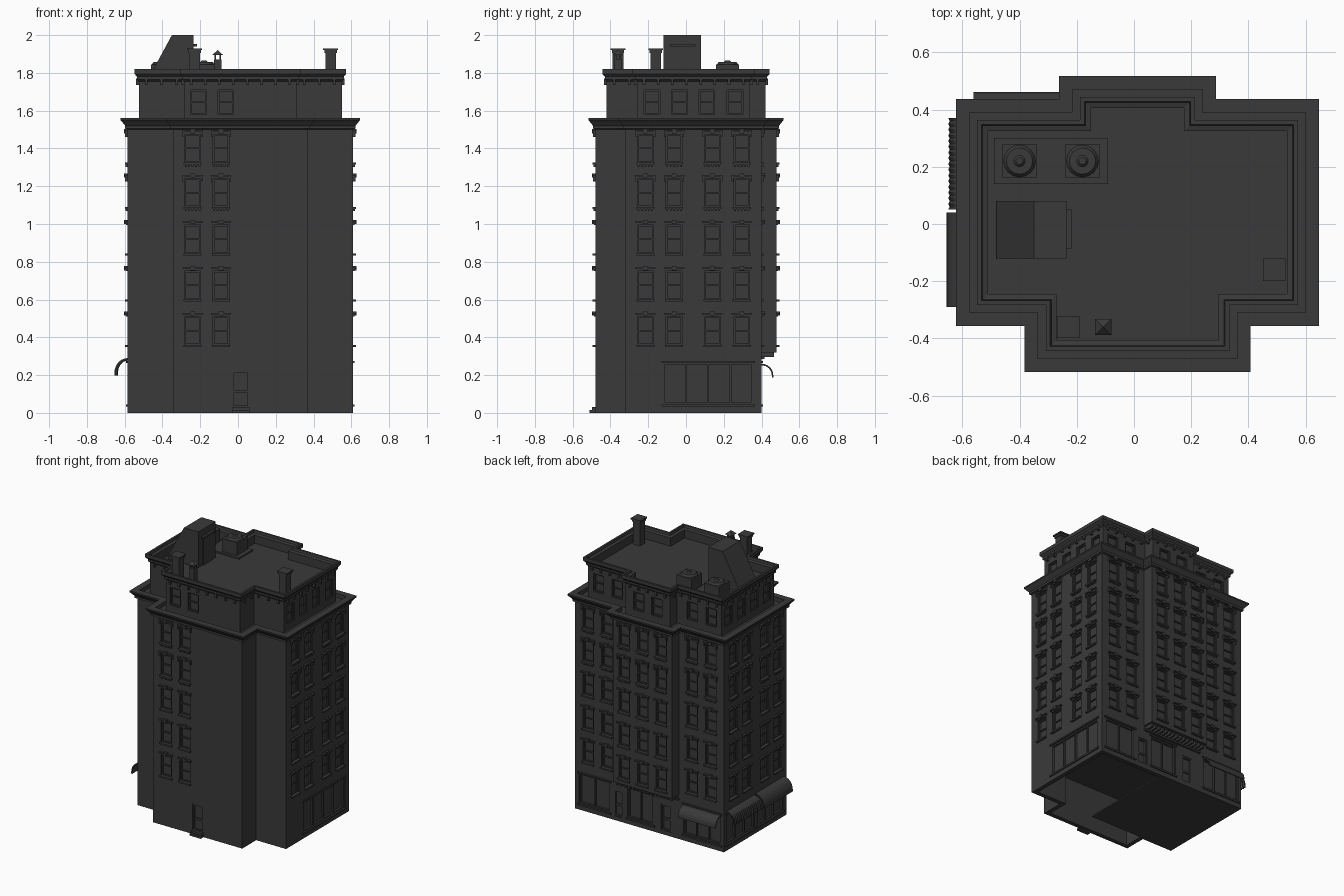
import bpy, bmesh, math
from mathutils import Matrix

if "Cube" in bpy.data.objects:
    bpy.data.objects.remove(bpy.data.objects["Cube"])

mat = bpy.data.materials.new("dark_grey")
mat.diffuse_color = (0.042, 0.042, 0.042, 1)
mat.use_nodes = True
mat.node_tree.nodes["Principled BSDF"].inputs["Base Color"].default_value = mat.diffuse_color
parts = {}


def part(name):
    return parts.setdefault(name, bmesh.new())


def box(name, x0, x1, y0, y1, z0, z1):
    m = Matrix.Translation(((x0 + x1) / 2, (y0 + y1) / 2, (z0 + z1) / 2)) @ Matrix.Diagonal(
        (abs(x1 - x0), abs(y1 - y0), abs(z1 - z0), 1))
    bmesh.ops.create_cube(part(name), size=1, matrix=m)


# wall frames: u runs along the wall, n points outwards
SIDES = {"front": lambda u, n: (u, -n), "back": lambda u, n: (u, n),
         "right": lambda u, n: (n, u), "left": lambda u, n: (-n, u)}


def wbox(name, side, u0, u1, n0, n1, z0, z1):
    (xa, ya), (xb, yb) = SIDES[side](u0, n0), SIDES[side](u1, n1)
    box(name, xa, xb, ya, yb, z0, z1)


def outline(o, bay=True):
    p = [(-.585 - o, -.32 - o), (-.345 - o, -.32 - o), (-.345 - o, -.48 - o), (.37 + o, -.48 - o),
         (.37 + o, -.32 - o), (.61 + o, -.32 - o), (.61 + o, .40 + o)]
    if bay:
        p += [(.25 + o, .40 + o), (.25 + o, .48 + o), (-.225 - o, .48 + o), (-.225 - o, .40 + o)]
    return p + [(-.585 - o, .40 + o)]


def loft(name, profile, bay=True, closed=False):
    bm = part(name)
    rings = [[bm.verts.new((x, y, z)) for x, y in outline(o, bay)] for o, z in profile]
    pairs = list(zip(rings, rings[1:]))
    if closed:
        pairs.append((rings[-1], rings[0]))
    else:
        bm.faces.new(rings[0][::-1])
        bm.faces.new(rings[-1])
    for a, b in pairs:
        for i in range(len(a)):
            j = (i + 1) % len(a)
            bm.faces.new((a[i], a[j], b[j], b[i]))


def border(name, side, u0, u1, n0, n1, z0, z1, t):
    for a, b in ((u0, u0 + t), (u1 - t, u1)):
        wbox(name, side, a, b, n0, n1, z0, z1)
    for a, b in ((z0, z0 + t), (z1 - t, z1)):
        wbox(name, side, u0 + t, u1 - t, n0, n1, a, b)


# main walls with cornice, upper storey, parapet and roof; ground floor as open ring
loft("upper_walls", [(0, .32), (0, 1.50), (.012, 1.505), (.012, 1.52), (.028, 1.54), (.037, 1.55),
                     (.037, 1.56), (-.01, 1.56), (-.01, 1.53), (-.06, 1.53), (-.06, 1.755), (-.05, 1.765),
                     (-.05, 1.78), (-.037, 1.795), (-.037, 1.82), (-.052, 1.82), (-.056, 1.805),
                     (-.075, 1.80), (-.075, 1.74)])
loft("ground_walls", [(0, 0), (0, .32), (-.03, .32), (-.03, 0)], bay=False, closed=True)
box("ground_floor", -.57, .1, -.31, .39, 0, .01)

# brackets under the parapet
pts = outline(-.06)
for (xa, ya), (xb, yb) in zip(pts, pts[1:] + pts[:1]):
    L = math.hypot(xb - xa, yb - ya)
    dx, dy = (xb - xa) / L, (yb - ya) / L
    k = max(1, round(L / .075))
    for i in range(k):
        s = (i + .5) * L / k
        cx, cy = xa + dx * s + dy * .006, ya + dy * s - dx * .006
        hx, hy = (.007, .008) if abs(dx) > .5 else (.008, .007)
        box("parapet_brackets", cx - hx, cx + hx, cy - hy, cy + hy, 1.735, 1.77)


def window(side, u, n, z, h, row):
    w = .042
    wbox("upper_cut", side, u - w, u + w, n - .018, n + .02, z, z + h)
    border("window_frames", side, u - w, u + w, n - .019, n - .008, z, z + h, .008)
    wbox("window_frames", side, u - w + .008, u + w - .008, n - .019, n - .010, z + h / 2 - .004, z + h / 2 + .004)
    if row == 5:
        return
    # lintel, cap and keystone
    t = z + h
    wbox("lintels", side, u - .047, u + .047, n - .002, n + .007, t, t + .012)
    wbox("lintels", side, u - .054, u + .054, n - .002, n + .015, t + .012, t + .02)
    wbox("lintels", side, u - .012, u + .012, n - .002, n + .018, t + .005, t + .027)
    # sill with small blocks on the higher rows
    wbox("sills", side, u - .048, u + .048, n - .002, n + .014, z - .011, z)
    if row >= 3:
        for i in range(5):
            c = u - .036 + i * .018
            wbox("sills", side, c - .005, c + .005, n - .002, n + .010, z - .022, z - .011)
    if row >= 3:
        for s in (-1, 1):
            wbox("lintels", side, u + s * .048 - .005, u + s * .048 + .005, n - .002, n + .012, t - .014, t + .012)


LOWER = [("front", .48, (-.24, -.09)), ("right", .61, (-.215, -.063, .14, .295)),
         ("left", .585, (-.215, -.063, .14, .295)), ("back", .40, (-.48, -.33, .355, .505)),
         ("back", .48, (-.136, .0125, .161))]
UPPER = [("front", .42, (-.21, -.065)), ("right", .55, (-.18, -.035, .11, .26)),
         ("left", .525, (-.18, -.035, .11, .26)), ("back", .34, (-.44, -.29, .315, .465)),
         ("back", .42, (-.06, .085))]
for side, n, us in LOWER:
    for u in us:
        for row, z in enumerate((.36, .60, .845, 1.09, 1.325)):
            window(side, u, n, z, .15, row)
for side, n, us in UPPER:
    for u in us:
        window(side, u, n, 1.58, .13, 5)


# shop fronts and doors on the ground floor
def shop(side, n, u0, u1, z0, z1, bars):
    wbox("ground_cut", side, u0, u1, n - .018, n + .02, z0, z1)
    border("shop_frames", side, u0, u1, n - .019, n - .004, z0, z1, .01)
    for i in range(1, bars):
        c = u0 + (u1 - u0) * i / bars
        wbox("shop_frames", side, c - .005, c + .005, n - .019, n - .006, z0 + .01, z1 - .01)


for side, n, u0, u1, bars in (("right", .61, -.12, .355, 4), ("left", .585, .05, .37, 3), ("left", .585, -.28, .02, 3),
                              ("back", .40, .33, .58, 2), ("back", .40, -.02, .19, 2), ("back", .40, -.56, -.26, 3)):
    shop(side, n, u0, u1, .045, .265, bars)
    wbox("shop_ledges", side, u0 - .01, u1 + .01, n - .002, n + .008, .265, .275)
    wbox("shop_ledges", side, u0 - .01, u1 + .01, n - .002, n + .008, .033, .045)
for side, n, u0, u1 in (("back", .40, .225, .30), ("back", .40, -.16, -.08), ("front", .48, -.03, .06)):
    shop(side, n, u0, u1, .03, .22, 1)
    wbox("shop_frames", side, u0 + .01, u1 - .01, n - .019, n - .010, .105, .12)
wbox("front_steps", "front", -.03, .06, .47, .497, 0, .03)
wbox("front_steps", "front", -.03, .06, .47, .512, 0, .015)
for i in range(15):
    c = -.205 + i * .031
    wbox("bay_brackets", "back", c - .007, c + .007, .398, .465, .295, .322)
wbox("bay_brackets", "back", -.225, .25, .398, .415, .285, .30)


# quarter-round awnings
def awning(side, n, u0, u1, r, z, h, steps, ripple):
    bm = part("awnings")
    cols = []
    for i in range(steps + 1):
        u = u0 + (u1 - u0) * i / steps
        rr = r - (ripple if i % 2 else 0)
        prof = [(math.sin(a) * rr, z + math.cos(a) * h) for a in [k * math.pi / 12 for k in range(7)]]
        prof += [(rr, z - .012), (rr - .008, z - .012), (rr - .008, z)]
        prof += [(math.sin(a) * (rr - .008), z + math.cos(a) * (h - .008)) for a in (1.2, .8, .4, 0)]
        cols.append([bm.verts.new((*SIDES[side](u, n + d), zz)) for d, zz in prof])
    for a, b in zip(cols, cols[1:]):
        for k in range(len(a)):
            j = (k + 1) % len(a)
            bm.faces.new((a[k], a[j], b[j], b[k]))
    bm.faces.new(cols[0])
    bm.faces.new(cols[-1])


awning("left", .585, .05, .37, .064, .21, .075, 32, .005)
awning("left", .585, -.29, .04, .07, .21, .08, 1, 0)
awning("back", .40, -.56, -.26, .062, .20, .06, 1, 0)

# stair house with sloped back and hooded door
bm = part("stair_house")
ends = [[bm.verts.new((x, y, z)) for x, z in ((-.48, 1.735), (-.235, 1.735), (-.235, 2.0), (-.35, 2.0), (-.48, 1.76))]
        for y in (-.12, .08)]
for e in ends:
    bm.faces.new(e)
for k in range(5):
    j = (k + 1) % 5
    bm.faces.new((ends[0][k], ends[0][j], ends[1][j], ends[1][k]))
box("stair_door", -.237, -.218, -.085, .05, 1.94, 1.952)
box("stair_door", -.237, -.23, -.07, .035, 1.74, 1.93)

# cooling units on a shared curb
box("unit_curb", -.49, -.09, .14, .30, 1.735, 1.752)
for cx in (-.40, -.18):
    box("cooling_units", cx - .06, cx + .06, .16, .28, 1.75, 1.845)
    for r1, r2, z0, z1 in ((.056, .046, 1.845, 1.858), (.02, .012, 1.858, 1.866)):
        bmesh.ops.create_cone(part("cooling_units"), cap_ends=True, segments=16, radius1=r1, radius2=r2, depth=z1 - z0,
                              matrix=Matrix.Translation((cx, .22, (z0 + z1) / 2)))

# chimneys and small capped vent
for cx, cy in ((-.23, -.36), (.49, -.16)):
    for w, z0, z1 in ((.028, 1.735, 1.905), (.033, 1.905, 1.92), (.039, 1.92, 1.93)):
        box("chimneys", cx - w, cx + w, cy - w, cy + w, z0, z1)
box("roof_vent", -.127, -.088, -.38, -.34, 1.735, 1.87)
for sx in (-.125, -.099):
    for sy in (-.378, -.352):
        box("roof_vent", sx, sx + .009, sy, sy + .009, 1.87, 1.897)
bmesh.ops.create_cone(part("roof_vent"), cap_ends=True, segments=4, radius1=.040, radius2=0, depth=.026,
                      matrix=Matrix.Translation((-.1075, -.36, 1.908)) @ Matrix.Rotation(math.pi / 4, 4, 'Z'))

# make the objects
obs = {}
for name, bm in parts.items():
    bmesh.ops.recalc_face_normals(bm, faces=bm.faces)
    me = bpy.data.meshes.new(name)
    bm.to_mesh(me)
    bm.free()
    me.materials.append(mat)
    obs[name] = bpy.data.objects.new(name, me)
    bpy.context.collection.objects.link(obs[name])

# cut the window and shop recesses, then drop the cutters
for wall, cut in (("upper_walls", "upper_cut"), ("ground_walls", "ground_cut")):
    ob, c = obs[wall], obs[cut]
    c.hide_render = True
    mod = ob.modifiers.new("recesses", 'BOOLEAN')
    mod.operation, mod.solver, mod.object = 'DIFFERENCE', 'EXACT', c
    me = bpy.data.meshes.new_from_object(ob.evaluated_get(bpy.context.evaluated_depsgraph_get()))
    ob.modifiers.clear()
    ob.data = me
    bpy.data.objects.remove(c)
